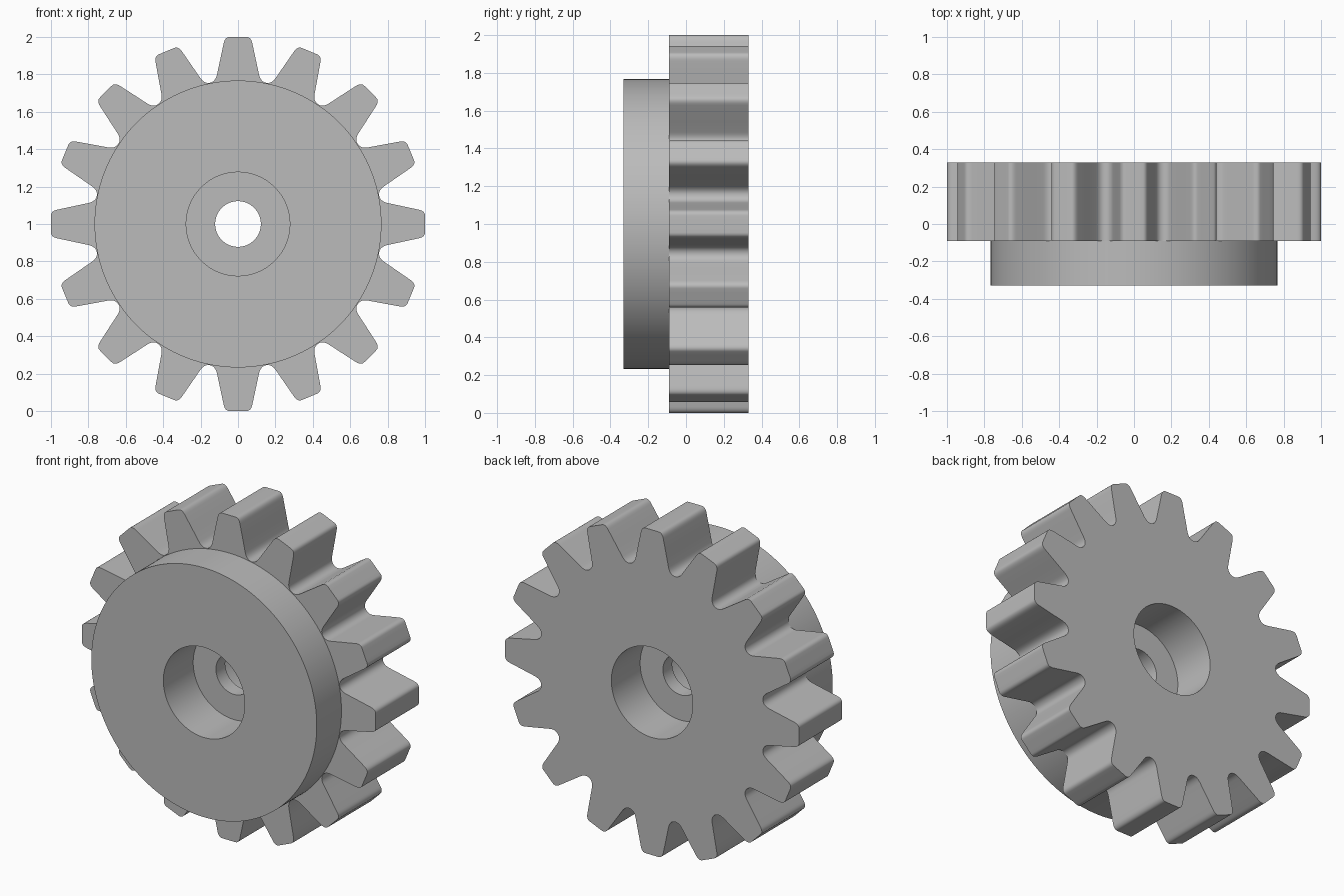
import bpy
import bmesh
from math import atan2, cos, hypot, pi, sin

cube = bpy.data.objects.get("Cube")
if cube:
    bpy.data.objects.remove(cube, do_unlink=True)

TEETH = 16
AXIS_HEIGHT = 1.0
BACK, STEP, FRONT = 0.33, -0.09, -0.33      # depth of the main faces
WEB_BACK, WEB_FRONT = 0.05, -0.04           # depth of the thin inner wall
DISC, BORE, HOLE = 0.767, 0.277, 0.122      # radii

steel = bpy.data.materials.new("steel_grey")
steel.use_nodes = True
steel.diffuse_color = (0.5, 0.5, 0.5, 1)
steel.node_tree.nodes["Principled BSDF"].inputs["Base Color"].default_value = (0.5, 0.5, 0.5, 1)


def rounded(start, corner, end, steps=6):
    """Points of a rounded corner."""
    points = []
    for i in range(steps + 1):
        t = i / steps
        points.append(tuple((1 - t) ** 2 * a + 2 * t * (1 - t) * b + t * t * c
                            for a, b, c in zip(start, corner, end)))
    return points


# Half a tooth from tip centre to gap centre, as (sideways, outward)
tip = rounded((0.045, 1.0), (0.0695, 1.0), (0.0765, 0.966))
root = rounded((0.112, 0.80), (0.1205, 0.761), (0.150, 0.755))
flank = [(0.0883, 0.911), (0.1002, 0.856)]
half = [(atan2(x, r), hypot(x, r)) for x, r in [(0.0, 1.0), (0.0225, 1.0)] + tip + flank + root]
half[-1] = (pi / TEETH, half[-1][1])

# Mirror the half tooth and repeat it round the axis
tooth = [(-a, r) for a, r in reversed(half[1:-1])] + half
outline = [(a + k * 2 * pi / TEETH, r) for k in range(TEETH) for a, r in tooth]


def loft(name, rings):
    """Skin a row of rings; each is (radius or None for the toothed outline, depth)."""
    bm = bmesh.new()
    loops = []
    for radius, y in rings:
        loops.append([bm.verts.new((sin(a) * (radius or r), y, AXIS_HEIGHT + cos(a) * (radius or r)))
                      for a, r in outline])
    n = len(outline)
    for a, b in zip(loops, loops[1:]):
        for i in range(n):
            j = (i + 1) % n
            bm.faces.new((a[i], b[i], b[j], a[j]))
    mesh = bpy.data.meshes.new(name)
    bm.to_mesh(mesh)
    bm.free()
    mesh.materials.append(steel)
    obj = bpy.data.objects.new(name, mesh)
    bpy.context.collection.objects.link(obj)
    bpy.ops.object.select_all(action='DESELECT')
    obj.select_set(True)
    bpy.context.view_layer.objects.active = obj
    bpy.ops.object.shade_smooth_by_angle(angle=pi / 6)
    return obj


# Toothed wheel with its rear recess
loft("toothed_wheel", [(BORE, WEB_BACK), (BORE, BACK), (None, BACK), (None, STEP), (DISC, STEP)])
# Plain disc with its front recess
loft("front_disc", [(DISC, STEP), (DISC, FRONT), (BORE, FRONT), (BORE, WEB_FRONT)])
# Thin wall between the recesses with the axle hole
loft("axle_hole_wall", [(BORE, WEB_FRONT), (HOLE, WEB_FRONT), (HOLE, WEB_BACK), (BORE, WEB_BACK)])
